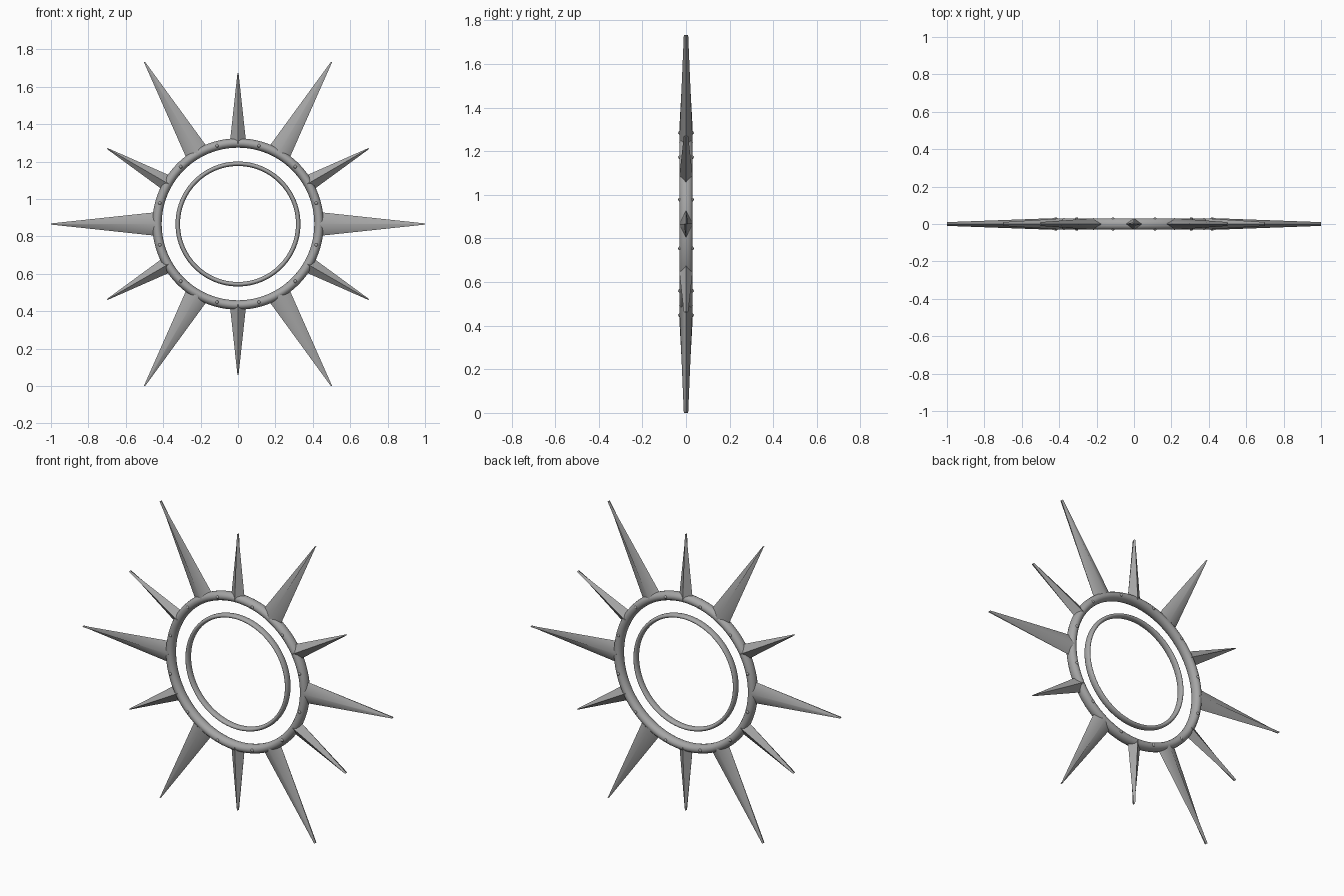
import bpy, bmesh
from math import sin, cos, pi, radians
from mathutils import Matrix, Vector

if "Cube" in bpy.data.objects:
    bpy.data.objects.remove(bpy.data.objects["Cube"])

CENTRE = Matrix.Translation((0, 0, 0.866))

steel = bpy.data.materials.new("grey_steel")
steel.use_nodes = True
steel.diffuse_color = (0.38, 0.38, 0.38, 1)
steel.node_tree.nodes["Principled BSDF"].inputs["Base Color"].default_value = (0.38, 0.38, 0.38, 1)


def finish(bm, name, matrix, angle=40):
    bmesh.ops.recalc_face_normals(bm, faces=bm.faces)
    mesh = bpy.data.meshes.new(name)
    bm.to_mesh(mesh)
    bm.free()
    mesh.materials.append(steel)
    obj = bpy.data.objects.new(name, mesh)
    bpy.context.collection.objects.link(obj)
    obj.matrix_world = matrix
    bpy.ops.object.select_all(action="DESELECT")
    obj.select_set(True)
    bpy.context.view_layer.objects.active = obj
    bpy.ops.object.shade_smooth_by_angle(angle=radians(angle))
    return obj


def ring(name, radius, half_width, half_depth, around=96, sides=16):
    """Torus in the xz plane with an oval section."""
    bm = bmesh.new()
    loops = []
    for i in range(around):
        a = 2 * pi * i / around
        loop = []
        for j in range(sides):
            b = 2 * pi * j / sides
            r = radius + half_width * cos(b)
            loop.append(bm.verts.new((r * cos(a), half_depth * sin(b), r * sin(a))))
        loops.append(loop)
    for i in range(around):
        p, q = loops[i], loops[(i + 1) % around]
        for j in range(sides):
            k = (j + 1) % sides
            bm.faces.new((p[j], q[j], q[k], p[k]))
    return finish(bm, name, CENTRE)


def spike(name, angle, tip, half_width):
    """Four-sided diamond blade, narrowing to a thin edge at the tip."""
    bm = bmesh.new()
    ends = []
    for r, w, d in ((0.43, half_width, 0.031), (tip, 0.003, 0.01)):
        ends.append([bm.verts.new(v) for v in ((r, 0, w), (r, d, 0), (r, 0, -w), (r, -d, 0))])
    base, point = ends
    for j in range(4):
        k = (j + 1) % 4
        bm.faces.new((base[j], base[k], point[k], point[j]))
    bm.faces.new(base)
    bm.faces.new(point)
    return finish(bm, name, CENTRE @ Matrix.Rotation(-angle, 4, "Y"), 80)


# Rings
ring("outer_ring", 0.433, 0.025, 0.03)
ring("inner_ring", 0.322, 0.012, 0.02)

# Alternating long and short spikes, with rivets between them on both faces
for i in range(12):
    angle = i * pi / 6
    if i % 2 == 0:
        spike(f"long_spike_{i // 2 + 1}", angle, 1.0, 0.064)
    else:
        spike(f"short_spike_{i // 2 + 1}", angle, 0.807, 0.044)
    mid = angle + pi / 12
    for side, face in ((-1, "front"), (1, "back")):
        bm = bmesh.new()
        bmesh.ops.create_uvsphere(bm, u_segments=12, v_segments=8, radius=0.009)
        spot = Vector((0.433 * cos(mid), side * 0.027, 0.433 * sin(mid)))
        finish(bm, f"{face}_rivet_{i + 1}", CENTRE @ Matrix.Translation(spot))
